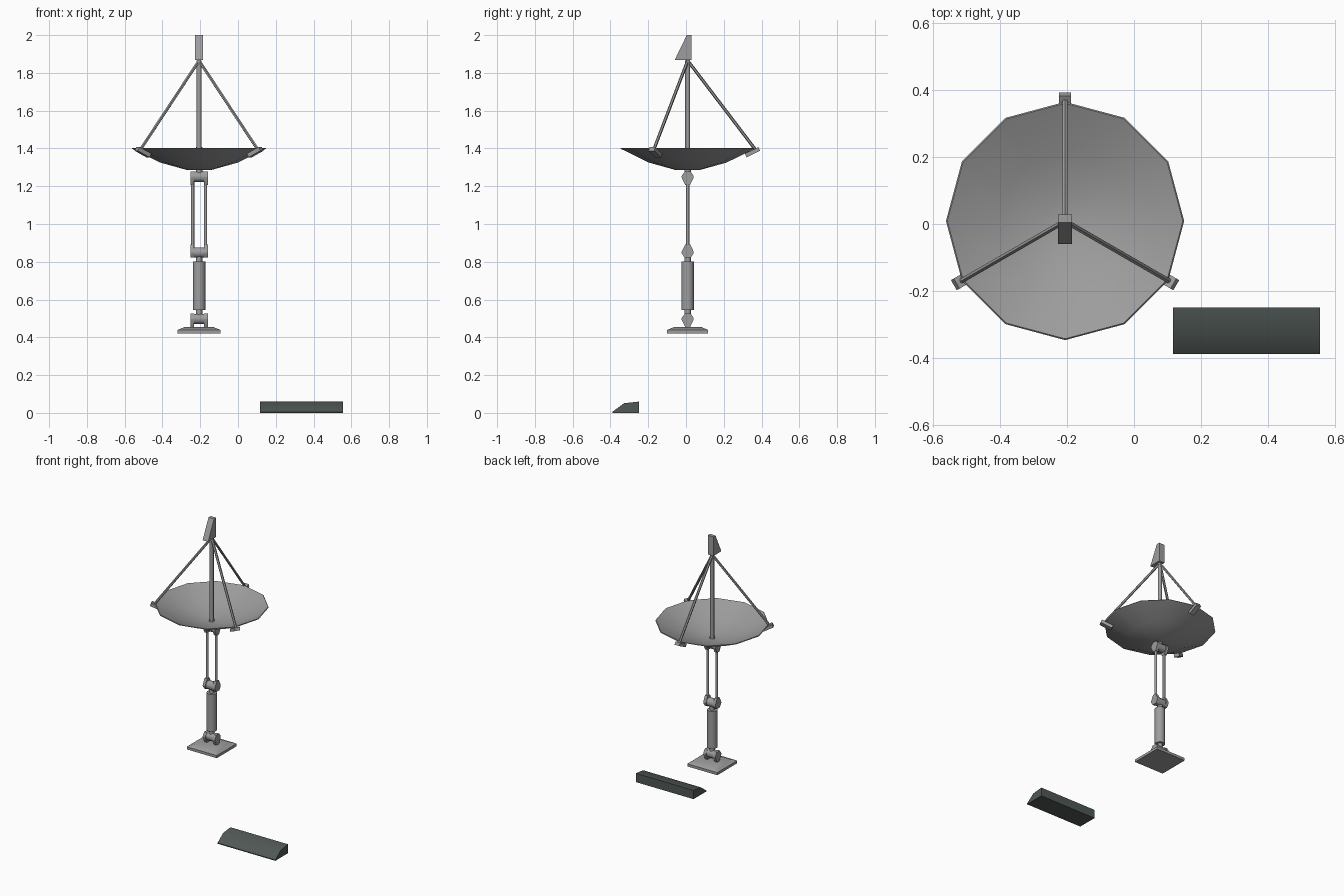
import bpy, bmesh, math
from mathutils import Vector, Matrix

if "Cube" in bpy.data.objects:
    bpy.data.objects.remove(bpy.data.objects["Cube"])

CX, CY = -0.206, 0.009          # mast axis


def material(name, rgb):
    m = bpy.data.materials.new(name)
    m.diffuse_color = (*rgb, 1)
    m.use_nodes = True
    m.node_tree.nodes["Principled BSDF"].inputs["Base Color"].default_value = m.diffuse_color
    return m


GREY = material("grey metal", (0.34, 0.34, 0.34))
DARK = material("dark green grey", (0.08, 0.098, 0.09))


def finish(name, bm, mat=GREY, angle=50):
    bmesh.ops.recalc_face_normals(bm, faces=bm.faces)
    me = bpy.data.meshes.new(name)
    bm.to_mesh(me)
    bm.free()
    ob = bpy.data.objects.new(name, me)
    bpy.context.collection.objects.link(ob)
    me.materials.append(mat)
    bpy.ops.object.select_all(action='DESELECT')
    ob.select_set(True)
    bpy.context.view_layer.objects.active = ob
    bpy.ops.object.shade_smooth_by_angle(angle=math.radians(angle))
    return ob


def rod(name, a, b, r, sides=8):
    """Cylinder between two points."""
    a, b = Vector(a), Vector(b)
    d = b - a
    mat = Matrix.Translation((a + b) / 2) @ d.to_track_quat('Z', 'Y').to_matrix().to_4x4()
    bm = bmesh.new()
    bmesh.ops.create_cone(bm, cap_ends=True, segments=sides, radius1=r, radius2=r,
                          depth=d.length, matrix=mat)
    return finish(name, bm)


def prism(name, profile, x0, x1, mat=GREY, angle=50):
    """Extrude a (y, z) profile along x."""
    bm = bmesh.new()
    f = bm.faces.new([bm.verts.new((x0, y, z)) for y, z in profile])
    ext = bmesh.ops.extrude_face_region(bm, geom=[f])['geom']
    bmesh.ops.translate(bm, vec=(x1 - x0, 0, 0),
                        verts=[v for v in ext if isinstance(v, bmesh.types.BMVert)])
    return finish(name, bm, mat, angle)


def lathe(name, profile, sides):
    """Revolve an (r, z) profile about the mast axis."""
    bm = bmesh.new()
    vs = [bm.verts.new((CX + r, CY, z)) for r, z in profile]
    es = [bm.edges.new(p) for p in zip(vs, vs[1:])]
    bmesh.ops.spin(bm, geom=vs + es, cent=(CX, CY, 0), axis=(0, 0, 1),
                   angle=2 * math.pi, steps=sides)
    bmesh.ops.remove_doubles(bm, verts=bm.verts, dist=1e-4)
    return finish(name, bm)


def joint(name, z, up):
    """Two lugs gripping a knuckle; up = +1 when the lugs stand on the part below."""
    lug = [(-0.013, -0.043), (0.013, -0.043), (0.032, -0.004), (0.032, 0.004),
           (0.016, 0.027), (-0.016, 0.027), (-0.032, 0.004), (-0.032, -0.004)]
    for side in (-1, 1):
        xa, xb = sorted((CX + side * 0.026, CX + side * 0.046))
        prism(name + "_lug", [(CY + y, z + up * h) for y, h in lug], xa, xb)
    knuckle = [(0.029 * math.cos(i * math.pi / 4 + math.pi / 8),
                0.029 * math.sin(i * math.pi / 4 + math.pi / 8)) for i in range(8)]
    prism(name + "_knuckle", [(CY + y, z + h) for y, h in knuckle], CX - 0.027, CX + 0.027)
    rod(name + "_neck", (CX, CY, z), (CX, CY, z + up * 0.052), 0.017)


# Square base plate with a chamfered top
bm = bmesh.new()
rings = [[bm.verts.new((CX + sx * h, CY + sy * h * 0.95, z))
          for sx, sy in ((-1, -1), (1, -1), (1, 1), (-1, 1))]
         for h, z in ((0.114, 0.421), (0.114, 0.439), (0.075, 0.455))]
bm.faces.new(rings[0])
bm.faces.new(rings[2])
for lo, hi in zip(rings, rings[1:]):
    for i in range(4):
        j = (i + 1) % 4
        bm.faces.new((lo[i], lo[j], hi[j], hi[i]))
finish("base_plate", bm, angle=30)

# Jointed arm
joint("base_joint", 0.498, 1)
rod("lower_arm", (CX, CY, 0.545), (CX, CY, 0.802), 0.033, 12)
joint("elbow_joint", 0.849, -1)
for s in (-1, 1):
    rod("upper_arm_rod", (CX + s * 0.034, CY, 0.86), (CX + s * 0.034, CY, 1.23), 0.009)
joint("dish_joint", 1.25, 1)

# Shallow twelve-sided dish
lathe("dish", [(0, 1.284), (0.068, 1.287), (0.205, 1.325), (0.356, 1.399),
               (0.352, 1.403), (0.205, 1.332), (0.068, 1.294), (0, 1.291)], 12)

# Feed mast, tripod struts and rim clips
apex = Vector((CX, CY, 1.865))
rod("feed_mast", (CX, CY, 1.287), apex, 0.013)
for k in range(3):
    a = math.radians(90 + 120 * k)
    out = Vector((math.cos(a), math.sin(a), 0))
    base = Vector((CX, CY, 0))
    rod("strut", base + out * 0.36 + Vector((0, 0, 1.392)), apex, 0.0085, 6)
    bm = bmesh.new()
    m = (Matrix.Translation(base + out * 0.343 + Vector((0, 0, 1.38)))
         @ Matrix.Rotation(a, 4, 'Z') @ Matrix.Rotation(math.radians(-26), 4, 'Y')
         @ Matrix.Diagonal((0.08, 0.035, 0.022, 1)))
    bmesh.ops.create_cube(bm, size=1, matrix=m)
    finish("rim_clip", bm)

# Wedge-shaped feed head
prism("feed_head", [(-0.06, 1.868), (0.028, 1.868), (0.028, 2.0), (0.004, 2.0)],
      CX - 0.021, CX + 0.021, angle=20)

# Separate low console on the ground
prism("console", [(-0.389, 0), (-0.249, 0), (-0.249, 0.06), (-0.328, 0.051), (-0.389, 0.006)],
      0.117, 0.556, DARK)
